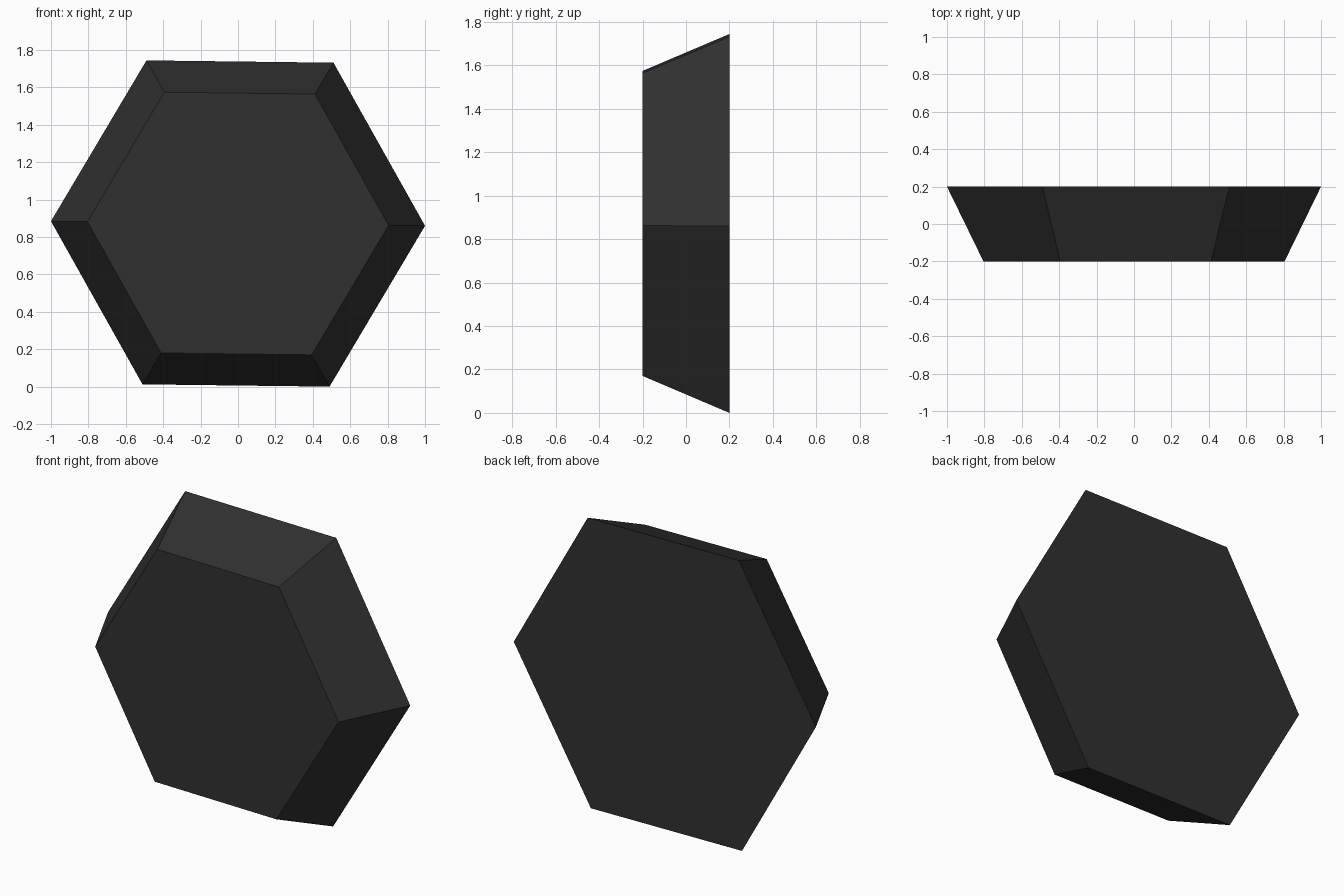
import bpy, bmesh, math

if "Cube" in bpy.data.objects:
    bpy.data.objects.remove(bpy.data.objects["Cube"])

BACK_R, FRONT_R, HALF_DEPTH = 1.0, 0.805, 0.2
TILT = math.radians(-0.7)   # the hexagon is turned very slightly
CENTRE_Z = BACK_R * math.sin(math.radians(60) - TILT)

mat = bpy.data.materials.new("charcoal")
mat.diffuse_color = (0.03, 0.03, 0.03, 1)
mat.use_nodes = True
mat.node_tree.nodes["Principled BSDF"].inputs["Base Color"].default_value = mat.diffuse_color


def hexagon(bm, radius, y):
    """Ring of six vertices facing along the y axis."""
    return [bm.verts.new((radius * math.cos(a), y, CENTRE_Z + radius * math.sin(a)))
            for a in (TILT + i * math.pi / 3 for i in range(6))]


# Tapered hexagonal plate: wide at the back, narrower at the front
bm = bmesh.new()
back = hexagon(bm, BACK_R, HALF_DEPTH)
front = hexagon(bm, FRONT_R, -HALF_DEPTH)
bm.faces.new(back)
bm.faces.new(front)
for i in range(6):
    j = (i + 1) % 6
    bm.faces.new((back[i], back[j], front[j], front[i]))
bmesh.ops.recalc_face_normals(bm, faces=bm.faces)

mesh = bpy.data.meshes.new("hexagonal_plate")
bm.to_mesh(mesh)
bm.free()
mesh.materials.append(mat)
plate = bpy.data.objects.new("hexagonal_plate", mesh)
bpy.context.collection.objects.link(plate)
